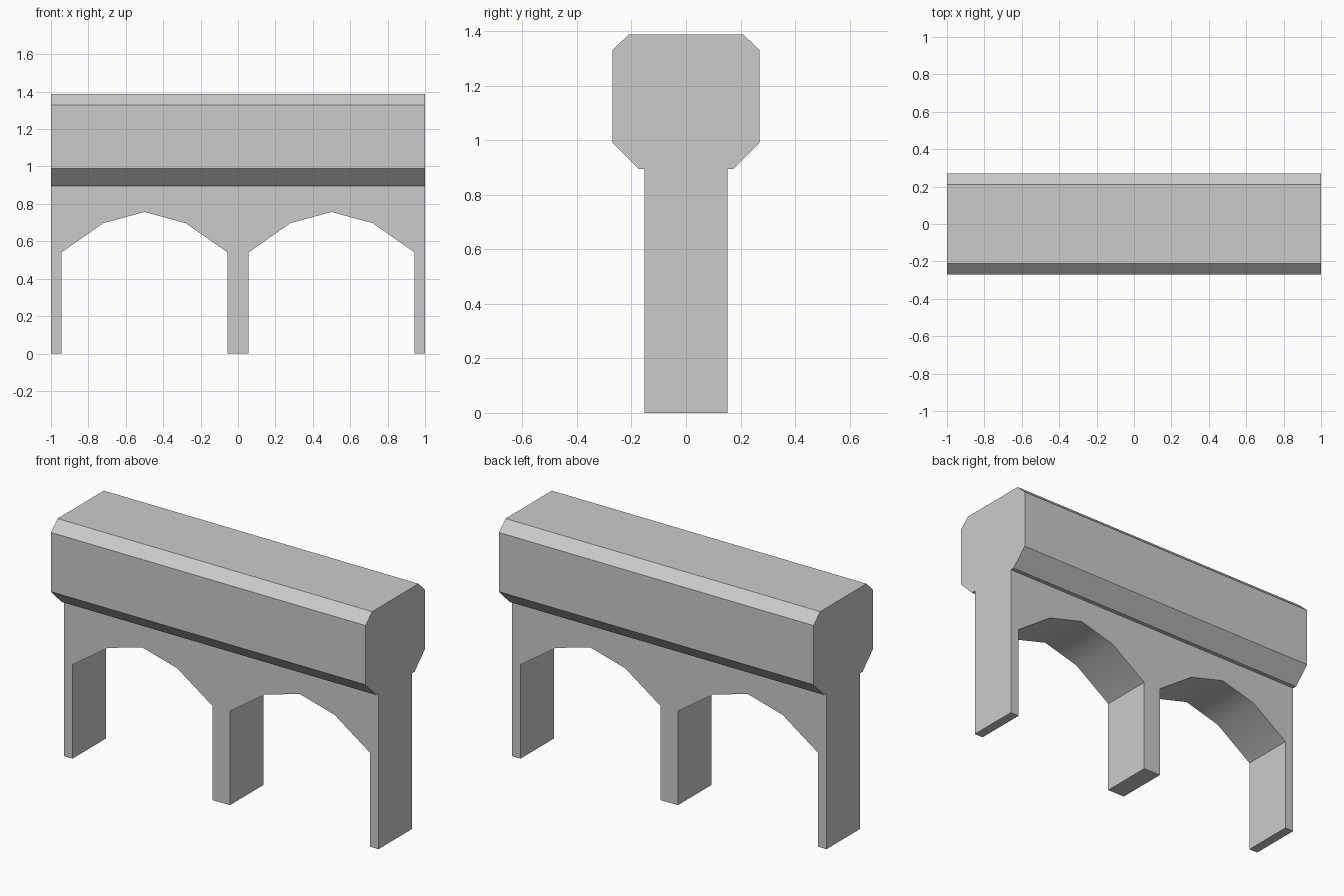
import bpy, bmesh, math
from mathutils import Vector

if "Cube" in bpy.data.objects:
    bpy.data.objects.remove(bpy.data.objects["Cube"])


def extrude_profile(name, points, offset):
    """Solid made by sweeping a closed outline along an offset vector."""
    bm = bmesh.new()
    face = bm.faces.new([bm.verts.new(p) for p in points])
    ext = bmesh.ops.extrude_face_region(bm, geom=[face])
    moved = [v for v in ext["geom"] if isinstance(v, bmesh.types.BMVert)]
    bmesh.ops.translate(bm, verts=moved, vec=Vector(offset))
    bmesh.ops.recalc_face_normals(bm, faces=bm.faces)
    mesh = bpy.data.meshes.new(name)
    bm.to_mesh(mesh)
    bm.free()
    obj = bpy.data.objects.new(name, mesh)
    bpy.context.collection.objects.link(obj)
    return obj


# Chamfered channel on top: half section (y, z) mirrored, swept along x
half = [(0.175, 0.895), (0.27, 0.99), (0.27, 1.33), (0.21, 1.387)]
section = half + [(-y, z) for y, z in reversed(half)]
extrude_profile("top_channel", [(-1, y, z) for y, z in section], (2, 0, 0))

# Arcade wall: two faceted arches between three piers, swept along y
arch = [(-0.445, 0), (-0.445, 0.54), (-0.22, 0.697), (0, 0.757),
        (0.22, 0.697), (0.445, 0.54), (0.445, 0)]
outline = [(-1, 0.895), (-1, 0)]
for centre in (-0.5, 0.5):
    outline += [(centre + x, z) for x, z in arch]
outline += [(1, 0), (1, 0.895)]
wall = extrude_profile("arcade_wall", [(x, -0.152, z) for x, z in outline], (0, 0.304, 0))

# Soft shading on the arch undersides, sharp everywhere else
bpy.ops.object.select_all(action='DESELECT')
wall.select_set(True)
bpy.context.view_layer.objects.active = wall
bpy.ops.object.shade_smooth_by_angle(angle=math.radians(35))
